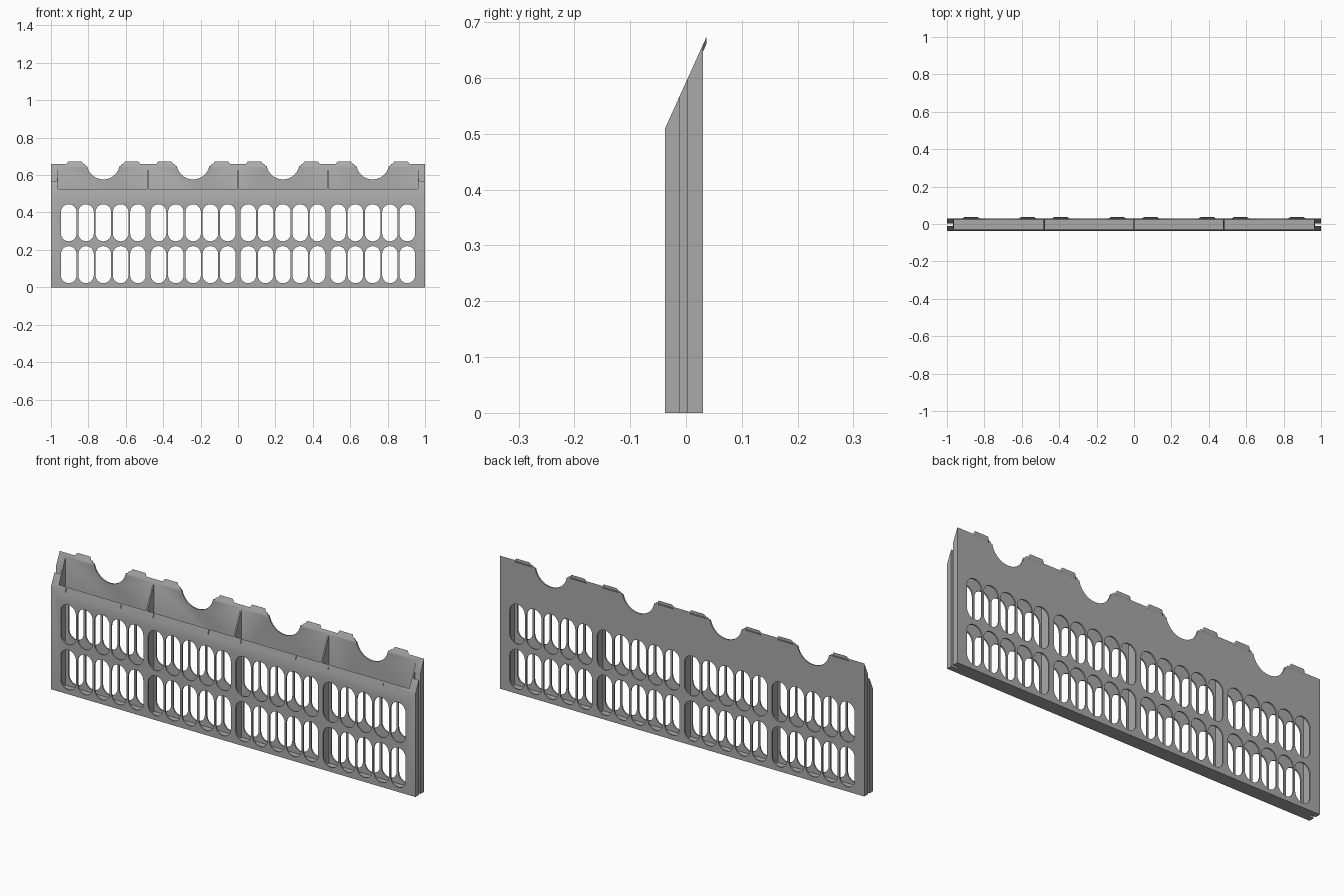
import bpy, bmesh, math

if "Cube" in bpy.data.objects:
    bpy.data.objects.remove(bpy.data.objects["Cube"])

FRONT, BACK = -0.0375, 0.0305      # outer faces of the rack
WALL = 0.007
SLOPE = 0.15 / 0.068               # rise of the slanted rim
CENTRES = (-0.72, -0.24, 0.24, 0.72)


def rim(y):
    return 0.51 + (y - FRONT) * SLOPE


grey = bpy.data.materials.new("grey plastic")
grey.diffuse_color = (0.4, 0.4, 0.4, 1)
grey.use_nodes = True
grey.node_tree.nodes["Principled BSDF"].inputs["Base Color"].default_value = grey.diffuse_color


def loft(bm, a, b):
    """Closed solid between two matching 3D outlines."""
    va, vb = [bm.verts.new(p) for p in a], [bm.verts.new(p) for p in b]
    n = len(va)
    bm.faces.new(va)
    bm.faces.new(vb[::-1])
    for i in range(n):
        bm.faces.new((va[i], vb[i], vb[(i + 1) % n], va[(i + 1) % n]))


def along_x(bm, yz, x0, x1):
    loft(bm, [(x0, y, z) for y, z in yz], [(x1, y, z) for y, z in yz])


def along_y(bm, xz, y0, y1):
    loft(bm, [(x, y0, z) for x, z in xz], [(x, y1, z) for x, z in xz])


def box(bm, x0, x1, y0, y1, z0, z1):
    along_x(bm, [(y0, z0), (y1, z0), (y1, z1), (y0, z1)], x0, x1)


def finish(bm, name):
    bmesh.ops.recalc_face_normals(bm, faces=bm.faces)
    me = bpy.data.meshes.new(name)
    bm.to_mesh(me)
    bm.free()
    ob = bpy.data.objects.new(name, me)
    me.materials.append(grey)
    bpy.context.collection.objects.link(ob)
    return ob


def carve(ob, bm, name):
    cutter = finish(bm, name)
    cutter.hide_render = True
    mod = ob.modifiers.new(name, 'BOOLEAN')
    mod.operation, mod.solver, mod.object = 'DIFFERENCE', 'EXACT', cutter
    bpy.context.view_layer.objects.active = ob
    bpy.ops.object.modifier_apply(modifier=name)
    bpy.data.objects.remove(cutter)


# Solid body with slanted top
bm = bmesh.new()
along_x(bm, [(FRONT, 0), (BACK, 0), (BACK, rim(BACK)), (FRONT, rim(FRONT))], -1, 1)
body = finish(bm, "rack_body")

# Four open compartments, leaving floor, dividers and end blocks
bm = bmesh.new()
edges = (-0.962, -0.48, 0, 0.48, 0.962)
for i in range(4):
    x0 = edges[i] + (WALL / 2 if i else 0)
    x1 = edges[i + 1] - (WALL / 2 if i < 3 else 0)
    box(bm, x0, x1, FRONT + WALL, BACK - WALL, WALL, 0.9)
carve(body, bm, "compartment_cutter")

# Rounded slots through front and back
bm = bmesh.new()
R, SEG = 0.0415, 14
for c in CENTRES:
    for k in range(-2, 3):
        for zc in (0.121, 0.345):
            pts = []
            for s, a0 in ((1, 0), (-1, math.pi)):
                for j in range(SEG + 1):
                    a = a0 + math.pi * j / SEG
                    pts.append((c + k * 0.0925 + R * math.cos(a),
                                zc + s * (0.099 - R) + R * math.sin(a)))
            along_y(bm, pts, -0.1, 0.1)
carve(body, bm, "slot_cutter")

# Round scoops in the back rim, with small flared shoulders
bm = bmesh.new()
for c in CENTRES:
    pts = [(c - 0.1, 0.8), (c - 0.1, 0.66), (c - 0.094, 0.65)]
    pts += [(c + 0.088 * math.cos(a), 0.665 + 0.088 * math.sin(a))
            for a in (math.pi * (1.06 + 0.88 * j / 28) for j in range(29))]
    pts += [(c + 0.094, 0.65), (c + 0.1, 0.66), (c + 0.1, 0.8)]
    along_y(bm, pts, 0, 0.1)
carve(body, bm, "scoop_cutter")

# Vertical joining grooves in both ends
bm = bmesh.new()
for s in (-1, 1):
    box(bm, *sorted((s * 0.969, s * 1.1)), -0.0105, 0.003, -0.1, 0.9)
carve(body, bm, "groove_cutter")

# Notches in the front rim that receive the tabs
bm = bmesh.new()
for c in CENTRES:
    for s in (-1, 1):
        x0, x1 = sorted((c + s * 0.102, c + s * 0.2))
        along_x(bm, [(FRONT - 0.01, rim(FRONT - 0.01) - 0.011),
                     (FRONT + 0.006, rim(FRONT + 0.006) - 0.011),
                     (FRONT + 0.006, 0.6), (FRONT - 0.01, 0.6)], x0, x1)
carve(body, bm, "notch_cutter")

# Wedge tabs that carry the slanted rim past the back face
bm = bmesh.new()
for c in CENTRES:
    for s in (-1, 1):
        x0, x1 = sorted((c + s * 0.105, c + s * 0.198))
        yi, yo = BACK - 0.001, BACK + 0.006
        inner = [(yi, rim(yi) - 0.013), (yi, rim(yi))]
        outer = [(yo, rim(yo)), (yo, rim(yo) - 0.012)]
        ends = []
        for x, d in ((x0, 0.011), (x1, -0.011)):
            ends.append([(x, y, z) for y, z in inner] + [(x + d, y, z) for y, z in outer])
        loft(bm, *ends)
tabs = finish(bm, "rim_tabs")

# Smooth slot curves, sharp edges
bpy.ops.object.select_all(action='DESELECT')
body.select_set(True)
bpy.context.view_layer.objects.active = body
bpy.ops.object.shade_smooth_by_angle(angle=math.radians(30))
